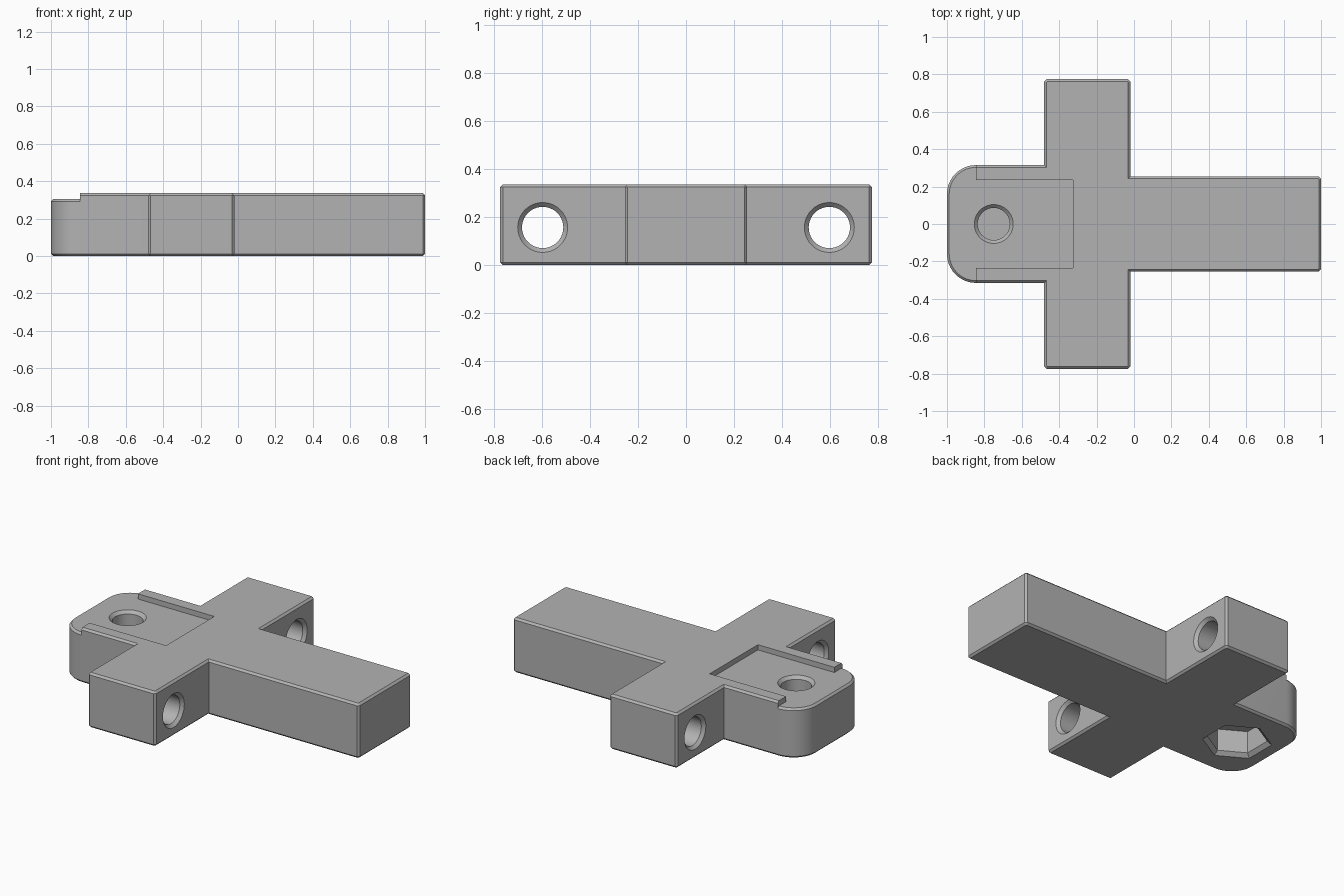
import bpy, bmesh
from math import pi, cos, sin
from mathutils import Vector, Matrix

cube = bpy.data.objects.get("Cube")
if cube:
    bpy.data.objects.remove(cube, do_unlink=True)

C = 0.012                  # edge chamfer
HIGH, LOW = 0.337, 0.305   # main top, recessed top
STEP, TAB, R = -0.845, 0.315, 0.155
PX, PY = -0.325, 0.234     # recess extent

grey = bpy.data.materials.new("plain grey")
grey.use_nodes = True
grey.diffuse_color = (0.45, 0.45, 0.45, 1)
grey.node_tree.nodes["Principled BSDF"].inputs["Base Color"].default_value = grey.diffuse_color


def make_object(name, bm):
    bmesh.ops.remove_doubles(bm, verts=bm.verts, dist=1e-5)
    bmesh.ops.recalc_face_normals(bm, faces=bm.faces)
    mesh = bpy.data.meshes.new(name)
    bm.to_mesh(mesh)
    bm.free()
    mesh.materials.append(grey)
    obj = bpy.data.objects.new(name, mesh)
    bpy.context.collection.objects.link(obj)
    return obj


def inset(ring, d):
    """Mitred inward offset of a counter-clockwise outline."""
    out = []
    for i, p in enumerate(ring):
        a = (p - ring[i - 1]).normalized()
        b = (ring[(i + 1) % len(ring)] - p).normalized()
        na, nb = Vector((-a.y, a.x)), Vector((-b.y, b.x))
        out.append(p + (na + nb) * d / (1 + na.dot(nb)))
    return out


def cutter(profile, sides, matrix, turn=0):
    """Lathed solid from (radius, height) pairs, placed by a matrix."""
    bm = bmesh.new()
    rings = [[bm.verts.new((r * cos(turn + 2 * pi * i / sides),
                            r * sin(turn + 2 * pi * i / sides), z))
              for i in range(sides)] for r, z in profile]
    for lo, hi in zip(rings, rings[1:]):
        for i in range(sides):
            j = (i + 1) % sides
            bm.faces.new((lo[i], lo[j], hi[j], hi[i]))
    bm.faces.new(rings[0][::-1])
    bm.faces.new(rings[-1])
    bm.transform(matrix)
    return make_object("hole_cutter", bm)


# Cross-shaped outline: half, then mirrored across y
half = [Vector(p) for p in (
    (1, 0.255 - C), (1 - C, 0.255), (-0.02, 0.255), (-0.02, 0.775 - C),
    (-0.02 - C, 0.775), (-0.48 + C, 0.775), (-0.48, 0.775 - C), (-0.48, TAB))]
k = len(half)
for i in range(11):
    a = pi / 2 + i * pi / 20
    half.append(Vector((STEP + R * cos(a), TAB - R + R * sin(a))))
outer = half + [Vector((p.x, -p.y)) for p in reversed(half)]
inner = inset(outer, C)
n = len(outer)
m = n - 1 - k

bm = bmesh.new()


def face(points):
    bm.faces.new([bm.verts.new(p) for p in points])


# Side walls with chamfers top and bottom
for i in range(n):
    j = (i + 1) % n
    layers = [(inner, 0), (outer, C), (outer, LOW - C)]
    layers += [(inner, LOW)] if k <= i < m else [(outer, HIGH - C), (inner, HIGH)]
    for (ra, za), (rb, zb) in zip(layers, layers[1:]):
        face([(*ra[i], za), (*ra[j], za), (*rb[j], zb), (*rb[i], zb)])

# Bottom, recessed top and main top
pocket = [Vector(p) for p in ((STEP, PY), (PX, PY), (PX, -PY), (STEP, -PY))]
face([(*p, 0) for p in inner])
face([(*p, LOW) for p in inner[k:m + 1] + pocket[::-1]])
face([(*p, HIGH) for p in inner[m:] + inner[:k + 1] + pocket])

# Recess walls and rail ends
for a, b in zip(pocket, pocket[1:]):
    face([(*a, LOW), (*b, LOW), (*b, HIGH), (*a, HIGH)])
for i, q in ((k, pocket[0]), (m, pocket[3])):
    face([(*outer[i], LOW - C), (*outer[i], HIGH - C), (*inner[i], HIGH),
          (*q, HIGH), (*q, LOW), (*inner[i], LOW)])
body = make_object("cross_block", bm)

# Countersunk cross holes through both arms
S, B, D = 0.086, 0.104, 0.018   # bore, countersink radius and depth
E = 0.01                        # overshoot past the surface
flare = B + E * (B - S) / D
L = 0.46
cross = [(flare, -E), (S, D), (S, L - D), (flare, L + E)]
cutters = [cutter(cross, 40, Matrix.Translation((-0.48, y, 0.157)) @ Matrix.Rotation(pi / 2, 4, 'Y'))
           for y in (-0.597, 0.597)]

# Bolt hole from above and nut pocket from below, with a thin web between
spot = Matrix.Translation((-0.75, 0, 0))
cutters.append(cutter([(S, 0.17), (S, LOW - D), (flare, LOW + E)], 40, spot))
cutters.append(cutter([(0.207, -E), (0.17, 0.022), (0.17, 0.158)], 6, spot, pi / 6))

# Cut the holes and bake the result
for c in cutters:
    mod = body.modifiers.new("hole", 'BOOLEAN')
    mod.operation, mod.solver, mod.object = 'DIFFERENCE', 'EXACT', c
bpy.context.view_layer.update()
baked = bpy.data.meshes.new_from_object(body.evaluated_get(bpy.context.evaluated_depsgraph_get()))
body.modifiers.clear()
body.data = baked
for c in cutters:
    bpy.data.objects.remove(c, do_unlink=True)

# Smooth only the round surfaces
bpy.ops.object.select_all(action='DESELECT')
body.select_set(True)
bpy.context.view_layer.objects.active = body
bpy.ops.object.shade_smooth_by_angle(angle=pi / 9)
